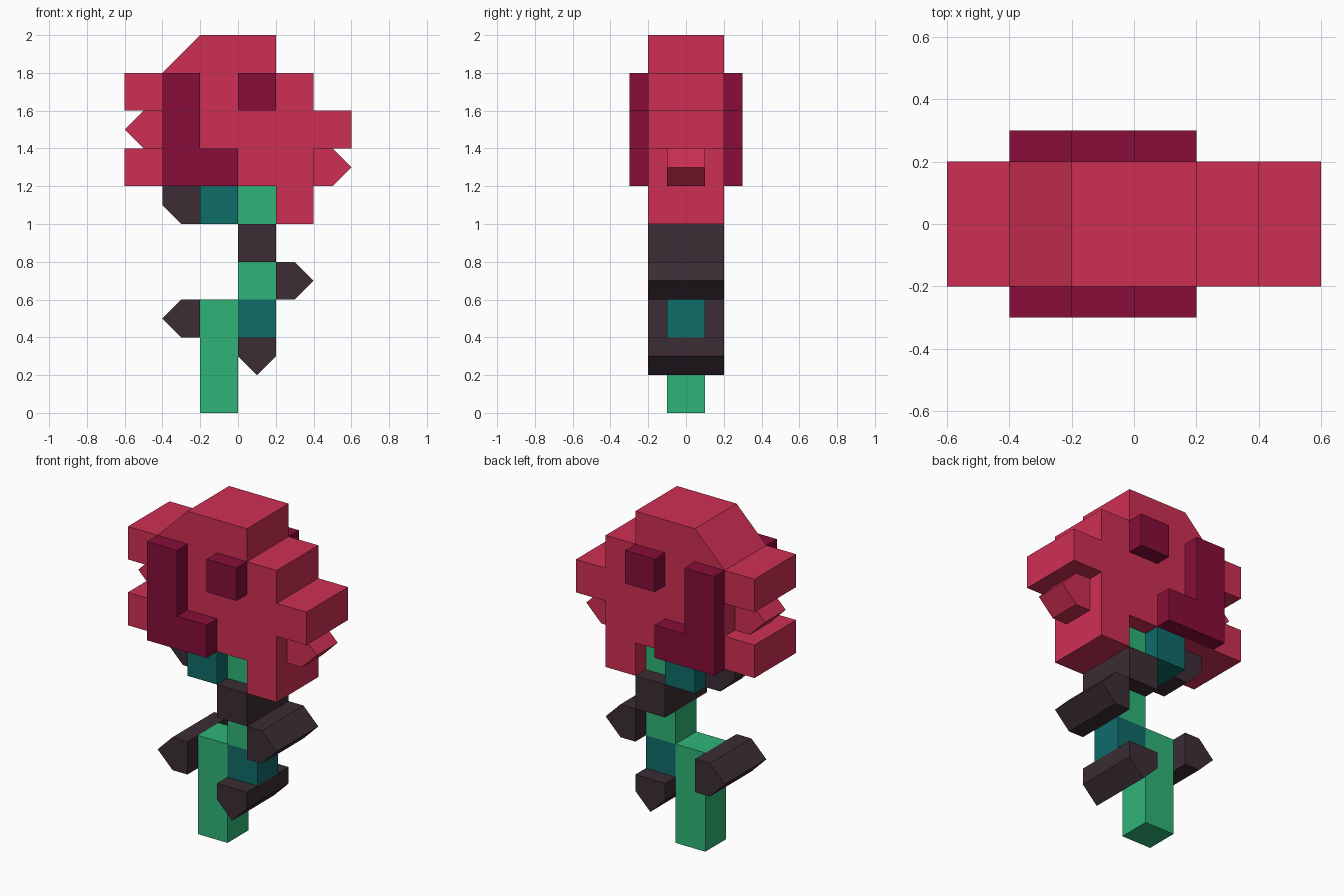
import bpy
import bmesh

cube = bpy.data.objects.get("Cube")
if cube:
    bpy.data.objects.remove(cube, do_unlink=True)

U = 0.2  # size of one block


def material(name, rgb):
    """Flat material from 8-bit sRGB values."""
    lin = [((c / 255 + 0.055) / 1.055) ** 2.4 for c in rgb]
    mat = bpy.data.materials.new(name)
    mat.use_nodes = True
    mat.diffuse_color = (*lin, 1)
    bsdf = next(n for n in mat.node_tree.nodes if n.type == "BSDF_PRINCIPLED")
    bsdf.inputs["Base Color"].default_value = (*lin, 1)
    return mat


RED = material("petal red", (206, 47, 83))
CRIMSON = material("deep crimson", (135, 13, 58))
GREEN = material("stem green", (47, 180, 119))
TEAL = material("shaded teal", (15, 108, 105))
DARK = material("dark leaf", (60, 45, 53))


def prism(name, mat, profile, y0, y1):
    """Extrude an x-z profile, given in blocks, from y0 to y1."""
    bm = bmesh.new()
    face = bm.faces.new([bm.verts.new((x * U, y0, z * U)) for x, z in profile])
    ext = bmesh.ops.extrude_face_region(bm, geom=[face])
    verts = [v for v in ext["geom"] if isinstance(v, bmesh.types.BMVert)]
    bmesh.ops.translate(bm, verts=verts, vec=(0, y1 - y0, 0))
    bmesh.ops.recalc_face_normals(bm, faces=bm.faces)
    mesh = bpy.data.meshes.new(name)
    bm.to_mesh(mesh)
    bm.free()
    mesh.materials.append(mat)
    obj = bpy.data.objects.new(name, mesh)
    bpy.context.collection.objects.link(obj)
    return obj


def block(name, mat, x, z, half, height=1):
    """One block wide, centred on y = 0, lower corner at x, z."""
    prism(name, mat, [(x, z), (x + 1, z), (x + 1, z + height), (x, z + height)],
          -half, half)


def pointed(name, mat, x, z, half, direction):
    """Block with one end tapered to a ridge."""
    shape = [(-.5, -.5), (0, -.5), (.5, 0), (0, .5), (-.5, .5)]
    turn = {"right": lambda a, b: (a, b),
            "left": lambda a, b: (-a, b),
            "down": lambda a, b: (b, -a)}[direction]
    pts = [turn(a, b) for a, b in shape]
    prism(name, mat, [(x + .5 + a, z + .5 + b) for a, b in pts], -half, half)


THIN, WIDE, RELIEF = 0.1, 0.2, 0.3

# Stem
block("lower_stem", GREEN, -1, 0, THIN, 3)
block("stem_shaded_joint", TEAL, 0, 2, THIN)
block("middle_stem", GREEN, 0, 3, THIN)
block("stem_dark_collar", DARK, 0, 4, WIDE)
block("upper_stem", GREEN, 0, 5, THIN)
block("flower_base", TEAL, -1, 5, WIDE)

# Leaves
pointed("bottom_leaf", DARK, 0, 1, WIDE, "down")
pointed("right_leaf", DARK, -2, 2, WIDE, "left")
pointed("left_leaf", DARK, 1, 3, WIDE, "right")
prism("sepal", DARK, [(-2, 6), (-1, 6), (-1, 5), (-1.5, 5), (-2, 5.5)], -THIN, THIN)

# Flower head with its bevelled crown and hanging petal
prism("flower_head", RED,
      [(-2, 6), (1, 6), (1, 5), (2, 5), (2, 9), (1, 9), (1, 10), (-1, 10), (-2, 9)],
      -WIDE, WIDE)

# Side petals
block("upper_right_petal", RED, -3, 8, WIDE)
block("lower_right_petal", RED, -3, 6, WIDE)
block("left_petal", RED, 2, 7, WIDE)
pointed("right_pointed_petal", RED, -3, 7, THIN, "left")
pointed("left_pointed_petal", RED, 2, 6, THIN, "right")

# Raised dark petal folds on front and back
for side, y0, y1 in (("front", -RELIEF, -WIDE), ("back", WIDE, RELIEF)):
    prism(side + "_petal_fold", CRIMSON,
          [(-2, 6), (0, 6), (0, 7), (-1, 7), (-1, 9), (-2, 9)], y0, y1)
    prism(side + "_petal_spot", CRIMSON,
          [(0, 8), (1, 8), (1, 9), (0, 9)], y0, y1)
